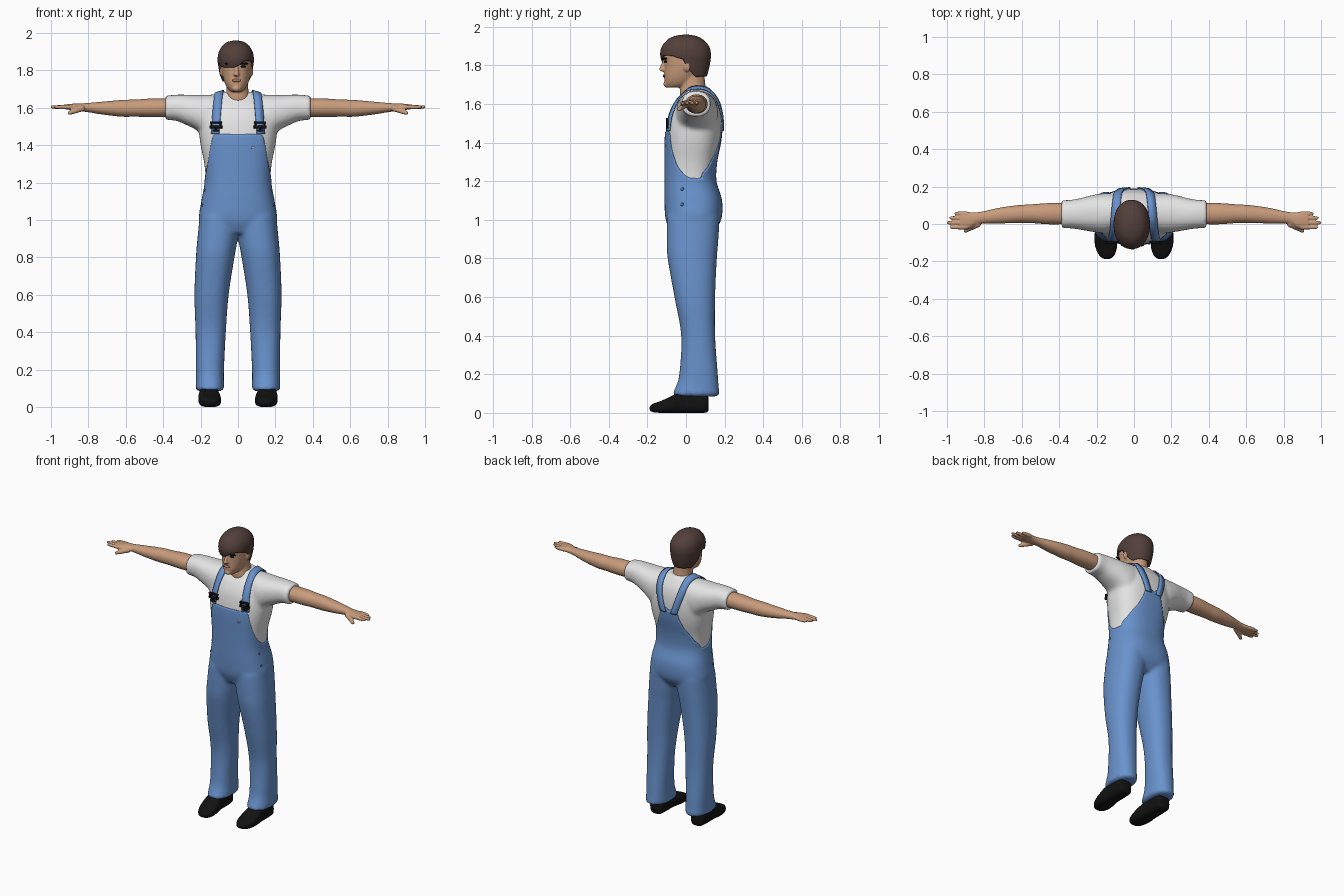
import bpy, bmesh, math
from mathutils import Vector
from mathutils.bvhtree import BVHTree

if "Cube" in bpy.data.objects:
    bpy.data.objects.remove(bpy.data.objects["Cube"])


def material(name, *rgb):
    m = bpy.data.materials.new(name)
    m.use_nodes = True
    m.diffuse_color = (*rgb, 1)
    m.node_tree.nodes["Principled BSDF"].inputs["Base Color"].default_value = (*rgb, 1)
    return m


DENIM = material("blue denim", 0.14, 0.29, 0.61)
COTTON = material("white cotton", 0.78, 0.78, 0.78)
SKIN = material("skin", 0.58, 0.33, 0.20)
HAIR = material("brown hair", 0.085, 0.05, 0.043)
BLACK = material("black leather", 0.006, 0.006, 0.006)
LIPS = material("lips", 0.42, 0.20, 0.14)
STEEL = material("button metal", 0.10, 0.15, 0.25)


def lerp(x, pts):
    """Piecewise linear lookup through (position, value) pairs."""
    if x <= pts[0][0]:
        return pts[0][1]
    for (a, u), (b, v) in zip(pts, pts[1:]):
        if x <= b:
            return u + (v - u) * (x - a) / (b - a)
    return pts[-1][1]


def loft(bm, axis, rows, n=40, p=2.3, steps=5):
    """Superellipse rings (t, a0, a1, b0, b1) along an axis, smoothly blended."""
    rows = [Vector(r) for r in rows]
    path = []
    for i in range(len(rows) - 1):
        q0, q1, q2, q3 = (rows[min(max(j, 0), len(rows) - 1)] for j in range(i - 1, i + 3))
        for k in range(steps):
            s = k / steps
            path.append(q1 + (q2 - q0) * (s / 2) + (q0 * 2 - q1 * 5 + q2 * 4 - q3) * (s * s / 2)
                        + (q1 * 3 - q0 - q2 * 3 + q3) * (s ** 3 / 2))
    path.append(rows[-1])
    rings = []
    for t, a0, a1, b0, b1 in path:
        ring = []
        for k in range(n):
            w = 2 * math.pi * k / n
            c, s = math.cos(w), math.sin(w)
            a = (a0 + a1) / 2 + (a1 - a0) / 2 * math.copysign(abs(c) ** (2 / p), c)
            b = (b0 + b1) / 2 + (b1 - b0) / 2 * math.copysign(abs(s) ** (2 / p), s)
            co = {"X": (t, a, b), "Y": (a, t, b), "Z": (a, b, t)}[axis]
            ring.append(bm.verts.new(co))
        rings.append(ring)
    for lo, hi in zip(rings, rings[1:]):
        for k in range(n):
            bm.faces.new((lo[k], lo[k - 1], hi[k - 1], hi[k]))
    bm.faces.new(rings[0])
    bm.faces.new(rings[-1][::-1])


def ball(bm, centre, size):
    vs = bmesh.ops.create_uvsphere(bm, u_segments=20, v_segments=12, radius=1)["verts"]
    bmesh.ops.scale(bm, vec=size, verts=vs)
    bmesh.ops.translate(bm, vec=centre, verts=vs)


def box(bm, centre, size):
    vs = bmesh.ops.create_cube(bm, size=1)["verts"]
    bmesh.ops.scale(bm, vec=size, verts=vs)
    bmesh.ops.translate(bm, vec=centre, verts=vs)


def mirror(bm):
    dup = bmesh.ops.duplicate(bm, geom=bm.verts[:] + bm.edges[:] + bm.faces[:])["geom"]
    bmesh.ops.scale(bm, vec=(-1, 1, 1), verts=[g for g in dup if isinstance(g, bmesh.types.BMVert)])


def finish(bm, name, mat, voxel=0, smooth=6, thick=0):
    """Turn a bmesh into an object, optionally fusing its pieces into one skin."""
    bmesh.ops.recalc_face_normals(bm, faces=bm.faces[:])
    me = bpy.data.meshes.new(name)
    bm.to_mesh(me)
    bm.free()
    ob = bpy.data.objects.new(name, me)
    bpy.context.collection.objects.link(ob)
    if voxel:
        rm = ob.modifiers.new("fuse", "REMESH")
        rm.mode, rm.voxel_size = "VOXEL", voxel
        sm = ob.modifiers.new("soften", "SMOOTH")
        sm.factor, sm.iterations = 0.5, smooth
        dg = bpy.context.evaluated_depsgraph_get()
        ob_mesh = bpy.data.meshes.new_from_object(ob.evaluated_get(dg))
        ob.modifiers.clear()
        ob.data = ob_mesh
    if thick:
        so = ob.modifiers.new("cloth", "SOLIDIFY")
        so.thickness, so.offset = thick, -1
    ob.data.materials.clear()
    ob.data.materials.append(mat)
    for f in ob.data.polygons:
        f.use_smooth = True
    return ob


def keep(bm, rule):
    """Keep faces whose centre obeys the rule, then even out the cut edge."""
    bad = [f for f in bm.faces if not rule(*f.calc_center_median())]
    bmesh.ops.delete(bm, geom=bad, context="FACES")
    for _ in range(8):
        new = {}
        for v in bm.verts:
            ends = [e.other_vert(v).co for e in v.link_edges if e.is_boundary]
            if len(ends) == 2:
                new[v] = v.co * 0.5 + (ends[0] + ends[1]) * 0.25
        for v, co in new.items():
            v.co = co


# Clothed body: legs and sleeves mirrored, torso down the middle
bm = bmesh.new()
loft(bm, "Z", [(0.09, .078, .222, -.07, .17), (0.13, .08, .22, -.05, .165), (0.2, .08, .22, -.03, .16),
               (0.4, .07, .222, -.02, .146), (0.6, .055, .228, -.055, .146), (0.8, .024, .22, -.09, .155),
               (0.9, .006, .212, -.095, .163), (1.02, -.01, .2, -.095, .17)])
loft(bm, "X", [(.08, -.03, .16, 1.46, 1.672), (.15, -.05, .165, 1.43, 1.67), (.22, -.042, .155, 1.48, 1.668),
               (.28, -.032, .14, 1.51, 1.67), (.33, -.024, .13, 1.53, 1.67), (.388, -.022, .127, 1.535, 1.664)])
mirror(bm)
torso = [(.93, .16, -.07, .13), (1.0, .203, -.1, .177), (1.1, .191, -.107, .182), (1.2, .174, -.107, .153),
         (1.3, .18, -.107, .157), (1.4, .2, -.107, .177), (1.48, .208, -.1, .185), (1.55, .2, -.085, .182),
         (1.61, .18, -.055, .168), (1.65, .13, -.022, .145), (1.685, .08, .0, .12)]
loft(bm, "Z", [(z, -w, w, f, b) for z, w, f, b in torso], n=64, p=2.5)
shirt = finish(bm, "shirt", COTTON, voxel=0.011)
surface = bmesh.new()
surface.from_mesh(shirt.data)
tree = BVHTree.FromBMesh(surface)


# Overalls: bib in front, tapering panel behind, trousers below
def denim(x, y, z):
    if z < 1.212:
        return True
    if y < 0.03:
        side = lerp(z, [(1.21, .02), (1.28, -.045), (1.4, -.065), (1.46, -.07)])
        return z < 1.462 and y < side and abs(x) < lerp(z, [(1.21, .18), (1.3, .163), (1.46, .135)])
    return z < 1.5 - max(0, .03 - abs(x)) and abs(x) < lerp(
        z, [(1.21, .185), (1.25, .165), (1.3, .135), (1.38, .09), (1.46, .062), (1.5, .062)]) and (
        y > 0.08 or z < 1.215)


cloth = surface.copy()
cloth.normal_update()
for v in cloth.verts:
    v.co += v.normal * 0.005
keep(cloth, denim)
finish(cloth, "overalls", DENIM, thick=0.006)
keep(surface, lambda x, y, z: z > 1.12)
surface.to_mesh(shirt.data)
surface.free()
for f in shirt.data.polygons:
    f.use_smooth = True

# Shoulder straps laid over the shirt
bm = bmesh.new()
for side in (1, -1):
    last = None
    for k in range(41):
        deg = -4 + 188 * k / 40
        mid = lerp(deg, [(0, .122), (45, .113), (90, .1), (130, .085), (184, .04)])
        ray = Vector((0, -math.cos(math.radians(deg)), math.sin(math.radians(deg))))
        pair = []
        for e in (-.022, .022):
            hit = tree.ray_cast(Vector((side * (mid + e), .05, 1.47)), ray)[0]
            pair.append(bm.verts.new(hit + ray * 0.009))
        if last:
            bm.faces.new((last[0], last[1], pair[1], pair[0]))
        last = pair
finish(bm, "shoulder_straps", DENIM, thick=0.007).modifiers["cloth"].offset = 0

# Buckles
bm = bmesh.new()
y = tree.ray_cast(Vector((.12, .05, 1.5)), Vector((0, -1, 0)))[0].y - .016
for x, z, w, h in ((.118, 1.522, .066, .01), (.118, 1.497, .07, .014), (.118, 1.478, .036, .012),
                   (.093, 1.51, .01, .03), (.143, 1.51, .01, .03), (.118, 1.488, .014, .03)):
    box(bm, (x, y, z), (w, .014, h))
mirror(bm)
finish(bm, "buckles", BLACK)

# Buttons on the hips and bib
bm = bmesh.new()
for z in (1.08, 1.16):
    hit = tree.ray_cast(Vector((0, -.02, z)), Vector((1, 0, 0)))[0]
    ball(bm, hit + Vector((.006, 0, 0)), (.005, .009, .009))
mirror(bm)
finish(bm, "hip_buttons", STEEL)
bm = bmesh.new()
hit = tree.ray_cast(Vector((.08, .05, 1.385)), Vector((0, -1, 0)))[0]
box(bm, hit - Vector((0, .006, 0)), (.016, .006, .008))
finish(bm, "bib_tag", COTTON)

# Arms and hands
bm = bmesh.new()
arm = [(.32, .055, 1.6, .055, .048), (.45, .055, 1.6, .057, .05), (.55, .055, 1.598, .05, .046),
       (.62, .053, 1.597, .048, .045), (.72, .045, 1.598, .042, .035), (.8, .036, 1.601, .033, .025),
       (.84, .03, 1.602, .033, .021), (.88, .02, 1.604, .044, .018), (.93, .02, 1.605, .044, .012)]
loft(bm, "X", [(x, y - a, y + a, z - b, z + b) for x, y, z, a, b in arm], n=24, p=2.1)
for y, tip in ((.056, .958), (.032, .986), (.007, 1.0), (-.018, .982)):
    loft(bm, "X", [(x, y - r, y + r, 1.604 - r, 1.604 + r)
                   for x, r in ((.89, .012), (.93, .0115), (tip - .012, .0095), (tip + .002, .005))], n=12, p=2)
for k in range(7):
    s = k / 6
    ball(bm, (.835 + .065 * s, -.002 - .034 * s, 1.596 - .024 * s), [.017 - .006 * s] * 3)
mirror(bm)
finish(bm, "arms", SKIN, voxel=0.005, smooth=3)

# Head with neck, nose, ears and brow
bm = bmesh.new()
CX = -.008
skull = [(1.685, .026, -.1, -.02), (1.7, .045, -.108, .03), (1.73, .062, -.113, .06), (1.77, .074, -.112, .09),
         (1.82, .08, -.112, .1), (1.86, .08, -.116, .105), (1.9, .074, -.1, .1), (1.94, .045, -.06, .06)]
loft(bm, "Z", [(z, CX - w, CX + w, f, b) for z, w, f, b in skull], p=2.2)
loft(bm, "Z", [(1.58, -.08, .08, -.02, .12), (1.65, -.068, .068, -.032, .108), (1.7, -.062, .055, -.03, .1),
               (1.76, -.064, .052, -.03, .095)], p=2)
loft(bm, "Z", [(1.768, CX - .008, CX + .008, -.125, -.1), (1.776, CX - .017, CX + .017, -.139, -.1),
               (1.79, CX - .012, CX + .012, -.136, -.1), (1.83, CX - .007, CX + .007, -.118, -.1)], n=16, p=2)
ball(bm, (CX, -.1, 1.842), (.055, .02, .012))
ball(bm, (CX, -.103, 1.703), (.024, .014, .016))
for s in (1, -1):
    ball(bm, (CX + s * .08, .005, 1.795), (.01, .018, .028))
finish(bm, "head", SKIN, voxel=0.005, smooth=4)

# Face details
bm = bmesh.new()
ball(bm, (CX, -.113, 1.746), (.025, .007, .008))
finish(bm, "mouth", LIPS)
bm = bmesh.new()
for s in (1, -1):
    ball(bm, (CX + s * .036, -.106, 1.82), (.015, .009, .006))
    ball(bm, (CX + s * .038, -.109, 1.836), (.026, .012, .006))
finish(bm, "eyes_and_brows", BLACK)


# Hair cap with a fringe swept to one side
def hairy(x, y, z):
    if y < -.06:
        return z > lerp(x, [(-.1, 1.82), (-.05, 1.812), (-.01, 1.818), (.035, 1.85), (.08, 1.85)])
    return z > lerp(y, [(-.06, 1.84), (-.01, 1.835), (.0, 1.785), (.02, 1.775), (.05, 1.738), (.1, 1.742)])


bm = bmesh.new()
cap = [(1.72, .068, -.08, .1), (1.77, .084, -.11, .116), (1.82, .093, -.126, .126), (1.86, .097, -.134, .129),
       (1.9, .09, -.124, .119), (1.935, .068, -.094, .087), (1.953, .04, -.055, .05), (1.96, .008, -.01, .005)]
loft(bm, "Z", [(z, CX - .004 - w, CX - .004 + w, f, b) for z, w, f, b in cap], n=90, p=2.15, steps=8)
keep(bm, hairy)
finish(bm, "hair", HAIR, thick=0.02)

# Shoes
bm = bmesh.new()
shoe = [(.116, .155, .03, .01, .08), (.1, .155, .046, .001, .1), (.04, .155, .052, 0, .11), (-.03, .155, .053, 0, .108),
        (-.07, .153, .059, 0, .09), (-.12, .149, .058, 0, .066), (-.16, .146, .045, .002, .052),
        (-.18, .145, .028, .008, .042), (-.188, .145, .01, .018, .03)]
loft(bm, "Y", [(y, x - w, x + w, lo, hi) for y, x, w, lo, hi in shoe], n=32, p=3)
mirror(bm)
finish(bm, "shoes", BLACK)
